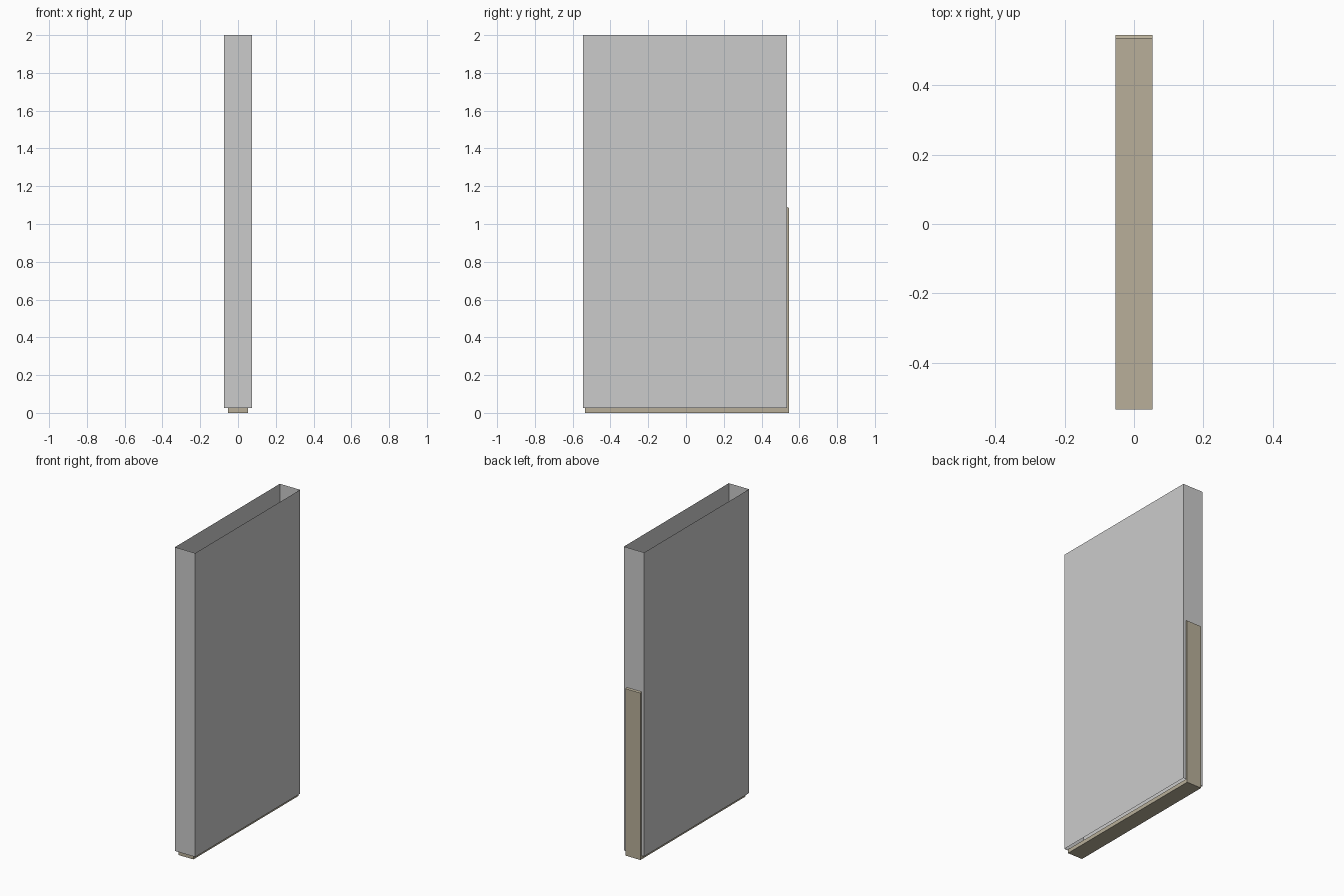
import bpy, bmesh

if "Cube" in bpy.data.objects:
    bpy.data.objects.remove(bpy.data.objects["Cube"])

W, Y0, Y1 = 0.073, -0.544, 0.534   # casing half width, front and back
Z0, Z1 = 0.025, 2.0                # casing bottom and top
TW, TY0, TY1, TZ = 0.053, -0.534, 0.544, 1.09   # trim sizes


def build(name, polys):
    """Make a welded open-shell object from a list of polygons."""
    bm = bmesh.new()
    for poly in polys:
        bm.faces.new([bm.verts.new(p) for p in poly])
    bmesh.ops.remove_doubles(bm, verts=bm.verts, dist=1e-5)
    mesh = bpy.data.meshes.new(name)
    bm.to_mesh(mesh)
    bm.free()
    obj = bpy.data.objects.new(name, mesh)
    bpy.context.collection.objects.link(obj)
    return obj


# Thin-walled casing, open at top and bottom
ring = [(-W, Y0), (W, Y0), (W, Y1), (-W, Y1)]
walls = []
for i in range(4):
    a, b = ring[i], ring[(i + 1) % 4]
    walls.append([(*a, Z0), (*b, Z0), (*b, Z1), (*a, Z1)])
build("casing", walls)

# L-shaped edge trim: runs under the casing and halfway up its back
profile = [(TY0, Z0), (TY0, 0), (TY1, 0), (TY1, TZ - 0.005), (Y1, TZ), (Y1, Z0)]
faces = []
for (ya, za), (yb, zb) in zip(profile[:5], profile[1:5]):
    faces.append([(-TW, ya, za), (-TW, yb, zb), (TW, yb, zb), (TW, ya, za)])
# Side rims of the trim, bottom run and back run
bottom_rim = [profile[0], profile[1], profile[2], profile[5]]
back_rim = [profile[5], profile[2], profile[3], profile[4]]
for rim in (bottom_rim, back_rim):
    faces.append([(TW, y, z) for y, z in rim])
    faces.append([(-TW, y, z) for y, z in reversed(rim)])
trim = build("edge_trim", faces)

mat = bpy.data.materials.new("tan")
mat.diffuse_color = (0.48, 0.43, 0.32, 1)
mat.use_nodes = True
mat.node_tree.nodes["Principled BSDF"].inputs["Base Color"].default_value = mat.diffuse_color
trim.data.materials.append(mat)
